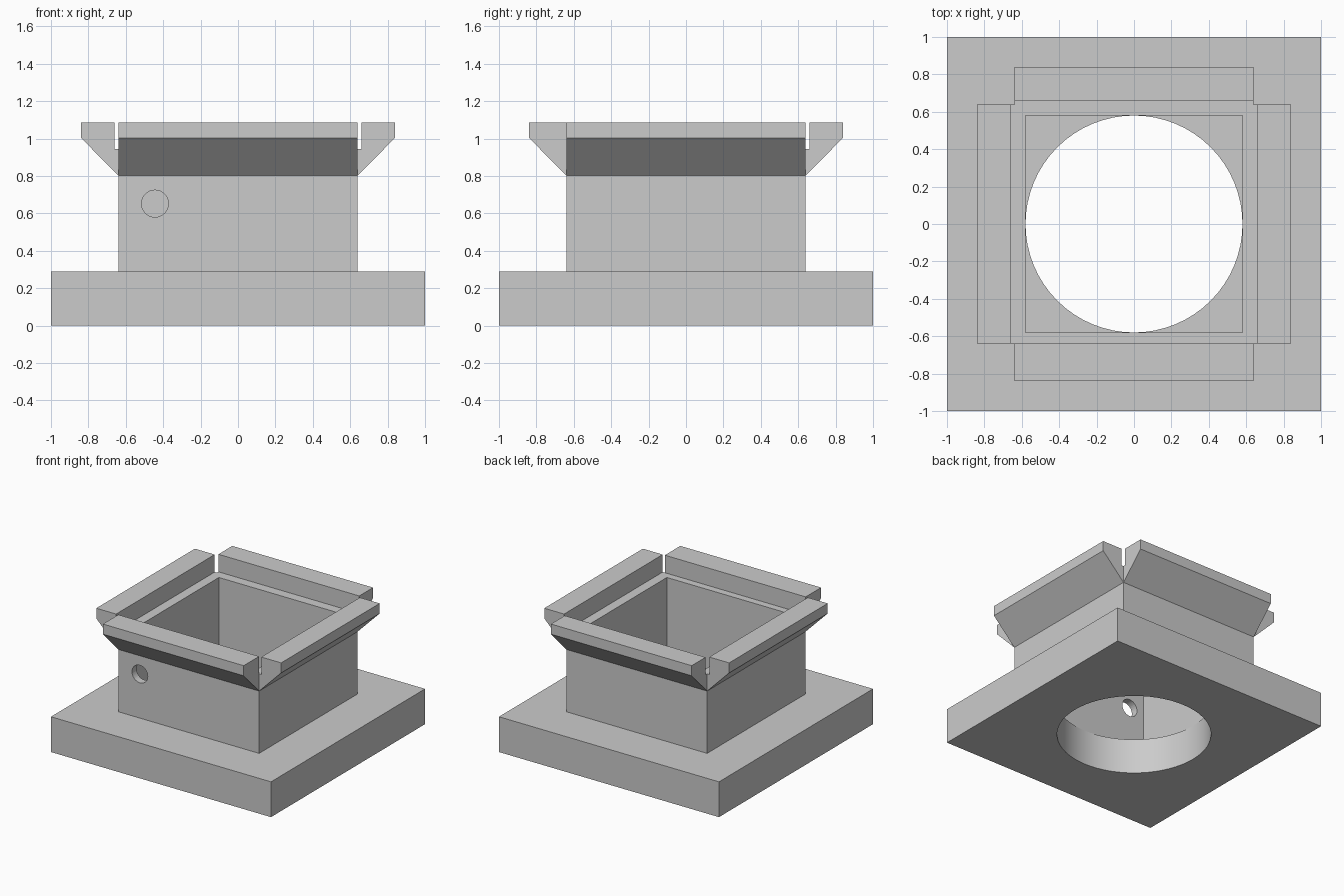
import bpy, bmesh, math
from mathutils import Matrix

default = bpy.data.objects.get("Cube")
if default:
    bpy.data.objects.remove(default, do_unlink=True)

GREY = (0.6, 0.6, 0.6, 1.0)
grey = bpy.data.materials.new("plain grey")
grey.use_nodes = True
grey.diffuse_color = GREY
grey.node_tree.nodes["Principled BSDF"].inputs["Base Color"].default_value = GREY

WALL, INNER = 0.64, 0.58          # half widths of the square tube
BASE_TOP, TUBE_TOP, LIP_TOP = 0.29, 0.943, 1.087


def make_object(name, bm):
    bmesh.ops.recalc_face_normals(bm, faces=bm.faces)
    mesh = bpy.data.meshes.new(name)
    bm.to_mesh(mesh)
    bm.free()
    mesh.materials.append(grey)
    obj = bpy.data.objects.new(name, mesh)
    bpy.context.collection.objects.link(obj)
    return obj


def box(name, half, z0, z1):
    bm = bmesh.new()
    bmesh.ops.create_cube(bm, size=1)
    bmesh.ops.scale(bm, vec=(2 * half, 2 * half, z1 - z0), verts=bm.verts)
    bmesh.ops.translate(bm, vec=(0, 0, (z0 + z1) / 2), verts=bm.verts)
    return make_object(name, bm)


def cylinder(name, radius, depth, matrix, segments):
    bm = bmesh.new()
    bmesh.ops.create_cone(bm, cap_ends=True, segments=segments, radius1=radius,
                          radius2=radius, depth=depth, matrix=matrix)
    return make_object(name, bm)


def cut(target, cutter):
    cutter.hide_render = True
    mod = target.modifiers.new("cut", 'BOOLEAN')
    mod.operation = 'DIFFERENCE'
    mod.solver = 'EXACT'
    mod.object = cutter
    bpy.ops.object.select_all(action='DESELECT')
    bpy.context.view_layer.objects.active = target
    target.select_set(True)
    bpy.ops.object.modifier_apply(modifier=mod.name)
    bpy.data.objects.remove(cutter, do_unlink=True)
    bpy.ops.object.shade_smooth_by_angle(angle=math.radians(30))


def lip(name, profile, turn):
    # Extrude an (outward, height) profile along one side, then turn it into place
    bm = bmesh.new()
    face = bm.faces.new([bm.verts.new((-WALL, -d, z)) for d, z in profile])
    ext = bmesh.ops.extrude_face_region(bm, geom=[face])
    moved = [v for v in ext["geom"] if isinstance(v, bmesh.types.BMVert)]
    bmesh.ops.translate(bm, vec=(2 * WALL, 0, 0), verts=moved)
    bmesh.ops.rotate(bm, matrix=Matrix.Rotation(math.radians(turn), 3, 'Z'), verts=bm.verts)
    return make_object(name, bm)


# Square base plate with a round opening
base = box("base_plate", 1, 0, BASE_TOP)
cut(base, cylinder("opening_cutter", INNER, 2, Matrix.Identity(4), 64))

# Square tube with a small round hole through the front wall
tube = box("square_tube", WALL, BASE_TOP, TUBE_TOP)
cut(tube, box("tube_cutter", INNER, 0, 2))
bore = Matrix.Translation((-0.444, -WALL, 0.652)) @ Matrix.Rotation(math.pi / 2, 4, 'X')
cut(tube, cylinder("hole_cutter", 0.072, 0.4, bore, 32))

# Flared lips: the front one is flush with the wall, the others are set back by a small ledge
flare = [(WALL, 0.802), (0.84, 1.004), (0.84, LIP_TOP)]
flush = flare + [(WALL, LIP_TOP)]
ledged = flare + [(0.66, LIP_TOP), (0.66, TUBE_TOP), (WALL, TUBE_TOP)]
lip("front_lip", flush, 0)
for name, turn in (("left_lip", 90), ("back_lip", 180), ("right_lip", 270)):
    lip(name, ledged, turn)
